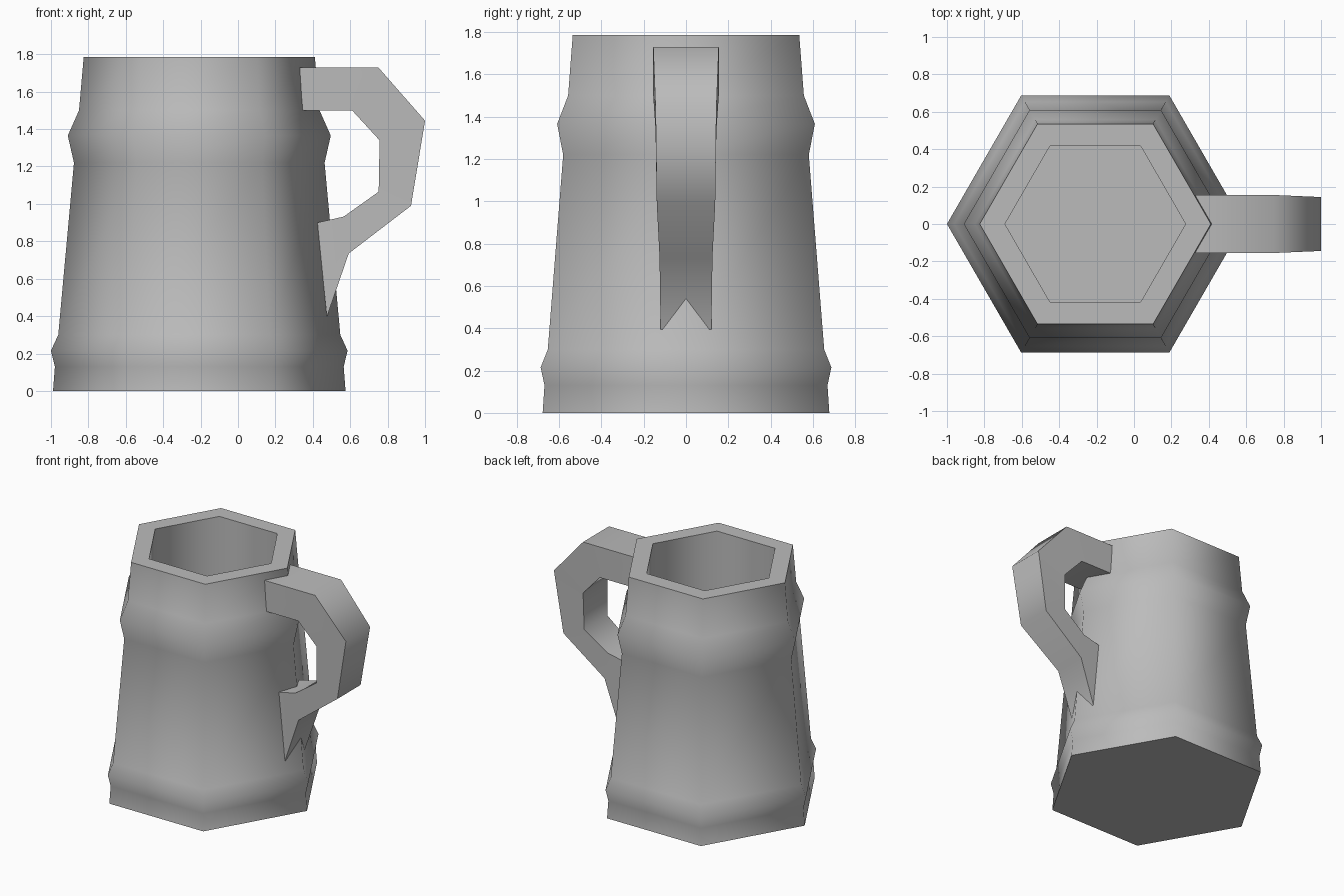
import bpy, bmesh
from math import cos, sin, tau, radians

cube = bpy.data.objects.get("Cube")
if cube:
    bpy.data.objects.remove(cube, do_unlink=True)

grey = bpy.data.materials.new("plain grey")
grey.use_nodes = True
colour = (0.5, 0.5, 0.5, 1)
grey.diffuse_color = colour
grey.node_tree.nodes["Principled BSDF"].inputs["Base Color"].default_value = colour


def finish(name, bm):
    """Turn a bmesh into a smooth object that keeps its sharp edges."""
    bmesh.ops.recalc_face_normals(bm, faces=bm.faces)
    mesh = bpy.data.meshes.new(name)
    bm.to_mesh(mesh)
    bm.free()
    mesh.materials.append(grey)
    obj = bpy.data.objects.new(name, mesh)
    bpy.context.collection.objects.link(obj)
    bpy.ops.object.select_all(action="DESELECT")
    obj.select_set(True)
    bpy.context.view_layer.objects.active = obj
    bpy.ops.object.shade_smooth_by_angle(angle=radians(65))
    return obj


def bridge(bm, a, b):
    """Join two rings of vertices with quads."""
    n = len(a)
    for i in range(n):
        j = (i + 1) % n
        bm.faces.new((a[i], a[j], b[j], b[i]))


# Hexagonal tankard: (radius, height) from the base up, over the rim, down inside
SIDES, CENTRE_X = 6, -0.207
profile = [(0.782, 0), (0.772, 0.13), (0.793, 0.215), (0.754, 0.3),
           (0.67, 1.22), (0.703, 1.365), (0.643, 1.5), (0.618, 1.785),
           (0.483, 1.785), (0.483, 0.15)]
bm = bmesh.new()
rings = [[bm.verts.new((CENTRE_X + r * cos(tau * i / SIDES),
                        r * sin(tau * i / SIDES), z)) for i in range(SIDES)]
         for r, z in profile]
for lower, upper in zip(rings, rings[1:]):
    bridge(bm, lower, upper)
bm.faces.new(rings[0])
bm.faces.new(rings[-1])
finish("tankard_body", bm)

# Handle: side outline, a little narrower towards its lower end
outer = [(0.33, 1.73), (0.75, 1.73), (1.0, 1.445), (0.925, 0.99),
         (0.592, 0.735), (0.475, 0.395)]
inner = [(0.345, 1.5), (0.61, 1.5), (0.757, 1.34), (0.752, 1.065),
         (0.565, 0.932), (0.425, 0.9)]
half_widths = [0.155, 0.155, 0.144, 0.138, 0.125, 0.12]
bm = bmesh.new()
sections = []
for (xo, zo), (xi, zi), w in zip(outer, inner, half_widths):
    sections.append([bm.verts.new(p) for p in
                     ((xo, -w, zo), (xo, w, zo), (xi, w, zi), (xi, -w, zi))])
for a, b in zip(sections, sections[1:]):
    bridge(bm, a, b)
bm.faces.new(sections[0])
bm.faces.new(sections[-1])
finish("handle", bm)
